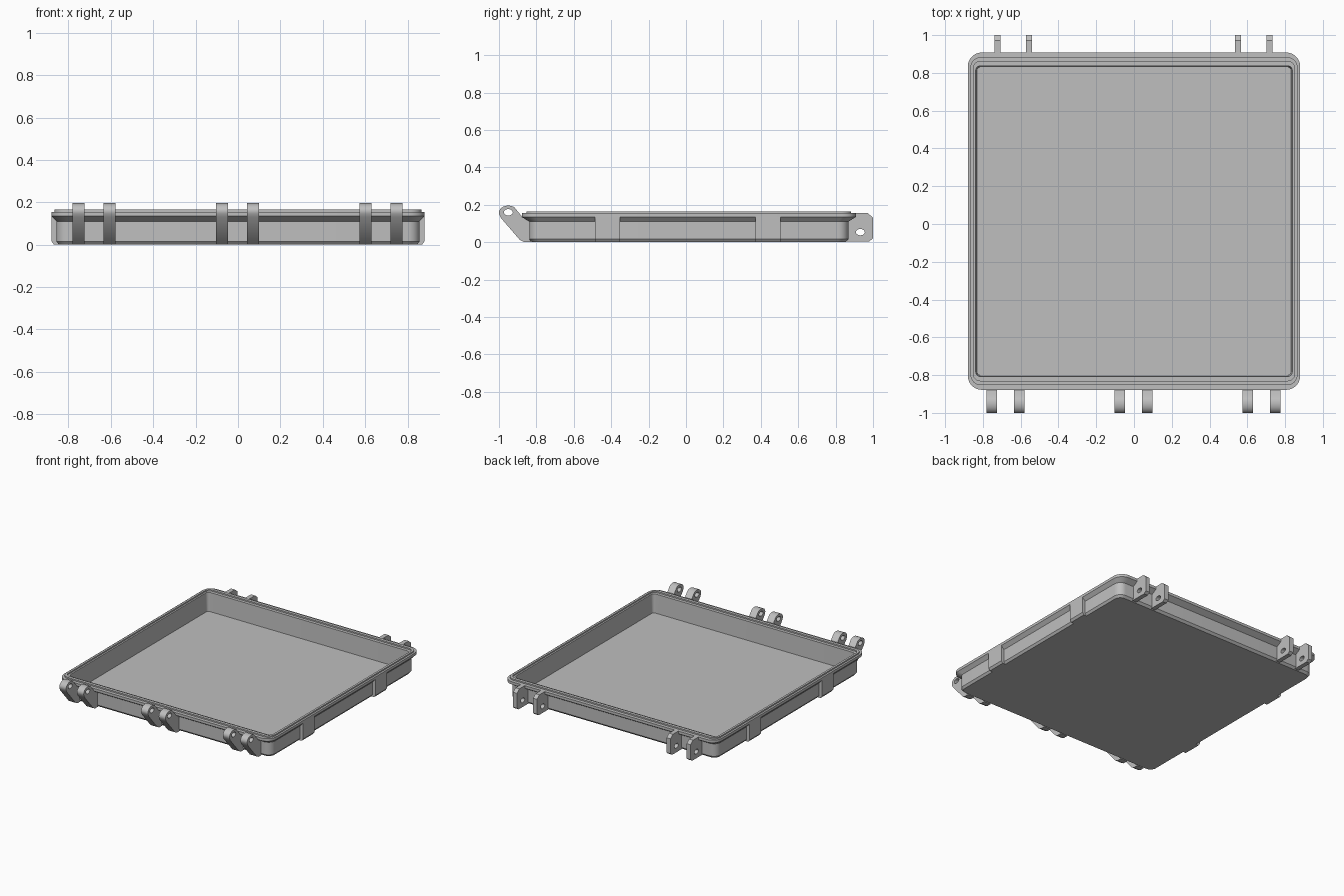
import bpy, bmesh
from math import sin, cos, pi, radians

if "Cube" in bpy.data.objects:
    bpy.data.objects.remove(bpy.data.objects["Cube"])

grey = bpy.data.materials.new("plain grey")
grey.use_nodes = True
COLOUR = (0.52, 0.52, 0.52, 1)
grey.diffuse_color = COLOUR
grey.node_tree.nodes["Principled BSDF"].inputs["Base Color"].default_value = COLOUR

TRAY_Y = 0.015


def finish(ob):
    """Weld, fix normals, and smooth only the rounded areas."""
    bm = bmesh.new()
    bm.from_mesh(ob.data)
    bmesh.ops.remove_doubles(bm, verts=bm.verts, dist=1e-5)
    bmesh.ops.recalc_face_normals(bm, faces=bm.faces)
    bm.to_mesh(ob.data)
    bm.free()
    ob.data.materials.clear()
    ob.data.materials.append(grey)
    bpy.ops.object.select_all(action="DESELECT")
    ob.select_set(True)
    bpy.context.view_layer.objects.active = ob
    bpy.ops.object.shade_smooth_by_angle(angle=radians(30))


def arc(cx, cy, rx, ry, start, end, steps):
    angles = [radians(start + (end - start) * i / steps) for i in range(steps + 1)]
    return [(cx + rx * cos(a), cy + ry * sin(a)) for a in angles]


def rounded_rect(hx, hy, r):
    points = []
    for start, sx, sy in ((0, 1, 1), (90, -1, 1), (180, -1, -1), (270, 1, -1)):
        points += arc(sx * (hx - r), sy * (hy - r), r, r, start, start + 90, 8)
    return points


def loft(name, sections):
    """Join rounded rectangles (half x, half y, radius, height) into a closed skin."""
    bm = bmesh.new()
    rings = []
    for hx, hy, r, z in sections:
        rings.append([bm.verts.new((x, y + TRAY_Y, z)) for x, y in rounded_rect(hx, hy, r)])
    for a, b in zip(rings, rings[1:]):
        for i in range(len(a)):
            j = (i + 1) % len(a)
            bm.faces.new((a[i], a[j], b[j], b[i]))
    bm.faces.new(rings[0])
    bm.faces.new(rings[-1])
    mesh = bpy.data.meshes.new(name)
    bm.to_mesh(mesh)
    bm.free()
    ob = bpy.data.objects.new(name, mesh)
    bpy.context.collection.objects.link(ob)
    finish(ob)


def plate(name, loops, width, location, rotation):
    """Extrude an outline, with optional hole loops, to a plate."""
    curve = bpy.data.curves.new(name, "CURVE")
    curve.dimensions = "2D"
    curve.fill_mode = "BOTH"
    curve.extrude = width / 2
    for loop in loops:
        spline = curve.splines.new("POLY")
        spline.points.add(len(loop) - 1)
        spline.use_cyclic_u = True
        for point, (x, y) in zip(spline.points, loop):
            point.co = (x, y, 0, 1)
    ob = bpy.data.objects.new(name, curve)
    bpy.context.collection.objects.link(ob)
    ob.location = location
    ob.rotation_euler = rotation
    bpy.ops.object.select_all(action="DESELECT")
    ob.select_set(True)
    bpy.context.view_layer.objects.active = ob
    bpy.ops.object.convert(target="MESH")
    finish(bpy.context.view_layer.objects.active)


# Tray: chamfered base, wall, flared rim, raised sealing lip and cavity
loft("tray", [
    (0.845, 0.838, 0.045, 0.0),
    (0.857, 0.853, 0.055, 0.016),
    (0.857, 0.853, 0.055, 0.11),
    (0.880, 0.893, 0.075, 0.135),
    (0.880, 0.893, 0.075, 0.155),
    (0.866, 0.868, 0.055, 0.155),
    (0.866, 0.868, 0.055, 0.165),
    (0.850, 0.845, 0.035, 0.165),
    (0.850, 0.845, 0.035, 0.155),
    (0.838, 0.822, 0.025, 0.155),
    (0.832, 0.816, 0.020, 0.015),
])

ALONG_X = (pi / 2, 0, pi / 2)
ALONG_Y = (pi / 2, 0, 0)

# Front latch ears: three slanted pairs with pin holes
latch = [(-0.83, 0), (-0.865, 0), (-0.888, 0.012), (-0.99, 0.13)]
latch += arc(-0.95, 0.158, 0.05, 0.038, 200, 50, 14)
latch += [(-0.875, 0.135), (-0.83, 0.135)]
latch_hole = arc(-0.95, 0.16, 0.024, 0.017, 0, 345, 23)
for group, centre in (("right", -0.68), ("middle", -0.002), ("left", 0.675)):
    for side in (-1, 1):
        plate(f"latch_ear_{group}", [latch, latch_hole], 0.056,
              (centre + side * 0.073, 0, 0), ALONG_X)

# Rear hinge ears: two pairs with pin holes
hinge = [(0.85, 0.005), (0.98, 0.005), (1.0, 0.02), (1.0, 0.132),
         (0.972, 0.155), (0.895, 0.155), (0.85, 0.12)]
hinge_hole = arc(0.932, 0.054, 0.024, 0.017, 0, 345, 23)
for group, centre in (("right", -0.639), ("left", 0.634)):
    for side in (-1, 1):
        plate(f"hinge_ear_{group}", [hinge, hinge_hole], 0.033,
              (centre + side * 0.083, 0, 0), ALONG_X)

# Side ribs reaching from the base to the rim
rib = [(0.84, 0), (0.868, 0), (0.88, 0.016), (0.88, 0.137), (0.845, 0.137)]
for group, side in (("right", -1), ("left", 1)):
    outline = [(side * x, z) for x, z in rib]
    for y in (-0.42, 0.438):
        plate(f"side_rib_{group}", [outline], 0.134, (0, y, 0), ALONG_Y)
